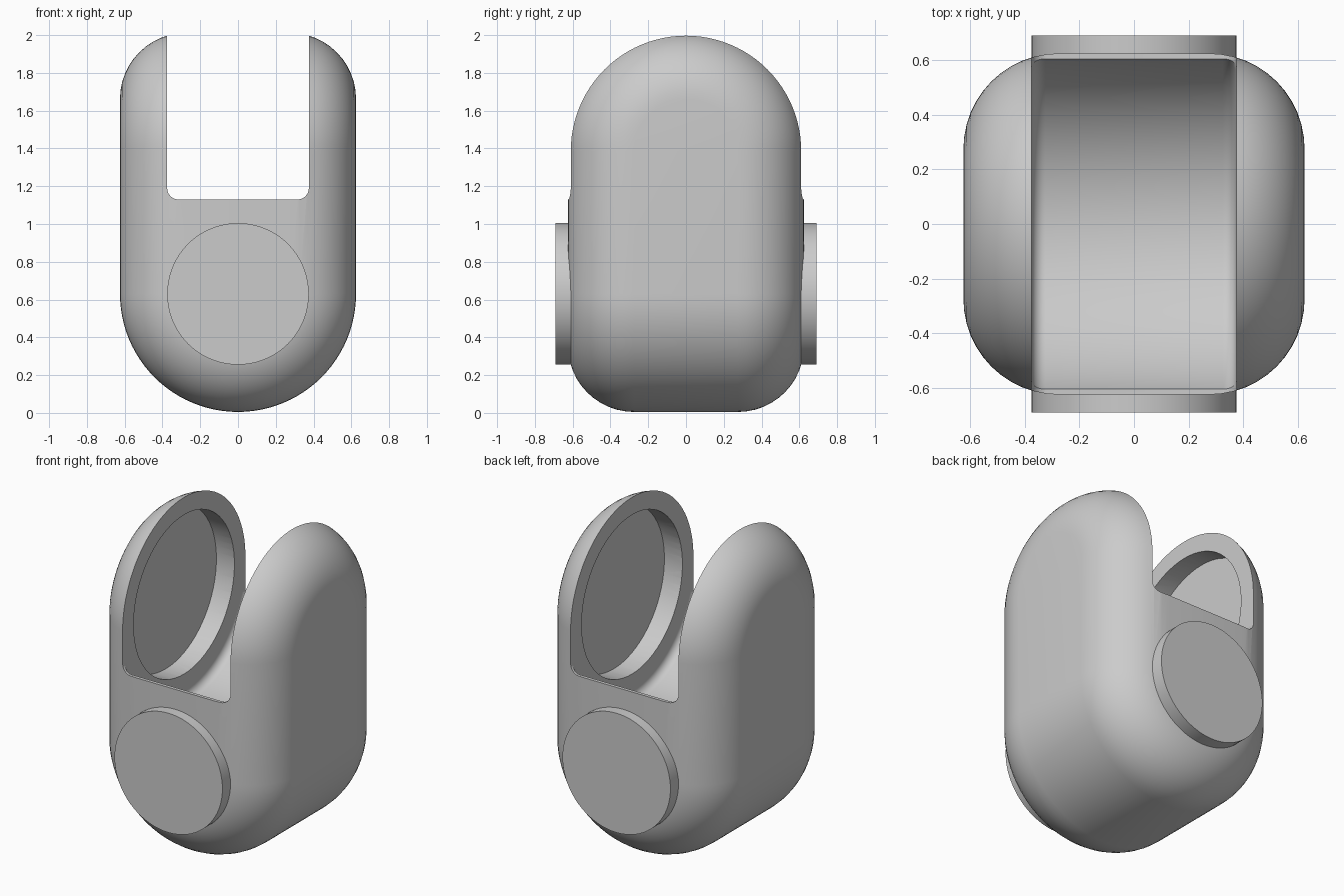
import bpy, bmesh, math
from mathutils import Matrix, Vector

cube = bpy.data.objects.get("Cube")
if cube:
    bpy.data.objects.remove(cube, do_unlink=True)

HALF = 0.625        # half width of the body
ROUND = 0.35        # edge rounding
LOW, HIGH = 0.63, 1.387   # centres of the lower and upper arches
SLOT = 0.375        # half width of the slot

gray = bpy.data.materials.new("light_gray")
gray.use_nodes = True
gray.diffuse_color = (0.6, 0.6, 0.6, 1)
gray.node_tree.nodes["Principled BSDF"].inputs["Base Color"].default_value = gray.diffuse_color


def make_object(name, bm):
    bmesh.ops.remove_doubles(bm, verts=bm.verts, dist=1e-5)
    bmesh.ops.recalc_face_normals(bm, faces=bm.faces)
    mesh = bpy.data.meshes.new(name)
    bm.to_mesh(mesh)
    bm.free()
    mesh.materials.append(gray)
    obj = bpy.data.objects.new(name, mesh)
    bpy.context.collection.objects.link(obj)
    return obj


def smooth(obj):
    bpy.ops.object.select_all(action="DESELECT")
    obj.select_set(True)
    bpy.context.view_layer.objects.active = obj
    bpy.ops.object.shade_smooth_by_angle(angle=math.radians(30))


def arc(cx, cy, r, start, end, steps):
    return [(cx + r * math.cos(start + (end - start) * i / steps),
             cy + r * math.sin(start + (end - start) * i / steps)) for i in range(steps + 1)]


def half_profile(width, radius, fillet, steps):
    """Rounded half section (along axis, away from axis), end to end."""
    quarter = [(width, 0)] + arc(width - fillet, radius - fillet, fillet, 0, math.pi / 2, steps)
    return quarter + [(-a, r) for a, r in reversed(quarter)]


def skin(bm, rows):
    """Quads between successive rows of points."""
    for row, following in zip(rows, rows[1:]):
        for i in range(len(row) - 1):
            corners = []
            for p in (row[i], row[i + 1], following[i + 1], following[i]):
                if all((Vector(p) - Vector(q)).length > 1e-6 for q in corners):
                    corners.append(p)
            if len(corners) > 2:
                bm.faces.new([bm.verts.new(p) for p in corners])


def turn(profile, z, start, sweep, steps, along_x=True):
    """Rows of a profile turned about a horizontal axis at height z."""
    rows = []
    for k in range(steps + 1):
        t = start + sweep * k / steps
        c, s = math.cos(t), math.sin(t)
        rows.append([(a, r * c, z + r * s) if along_x else (r * c, a, z + r * s)
                     for a, r in profile])
    return rows


def cylinder(name, radius, depth, centre, axis):
    bm = bmesh.new()
    bmesh.ops.create_cone(bm, cap_ends=True, segments=72, radius1=radius, radius2=radius,
                          depth=depth, matrix=Matrix.Translation(centre)
                          @ Matrix.Rotation(math.pi / 2, 4, axis))
    return make_object(name, bm)


# Body: upper arch across, lower arch front to back, straight band between
section = half_profile(HALF, HALF, ROUND, 12)
bm = bmesh.new()
skin(bm, turn(section, HIGH, 0, math.pi, 48))
skin(bm, turn(section, LOW, 0, -math.pi, 48, along_x=False))
for side in (1, -1):
    # split at the middle so that the band meets both arches
    points = [(a, side * r) for a, r in section]
    points.insert(len(points) // 2, (0, side * HALF))
    skin(bm, [[(x, y, z) for x, y in points] for z in (LOW, HIGH)])
# give the two arches the same middle vertices as the band
bmesh.ops.remove_doubles(bm, verts=bm.verts, dist=1e-5)
for z in (LOW, HIGH):
    for e in list(bm.edges):
        a, b = (v.co for v in e.verts)
        if not e.is_boundary or abs(a.z - z) > 1e-4 or abs(b.z - z) > 1e-4:
            continue
        for axis in (0, 1):
            if abs(a[axis] + b[axis]) < 1e-4 and abs(a[axis]) > 0.1:
                bmesh.utils.edge_split(e, e.verts[0], 0.5)
                break
body = make_object("body", bm)

# Slot cutter: straight opening with filleted lower corners
bottom, fillet, top = 1.13, 0.06, 2.3
right = arc(SLOT - fillet, bottom + fillet, fillet, -math.pi / 2, 0, 8) + [(SLOT, top)]
outline = right + [(-x, z) for x, z in reversed(right)]
bm = bmesh.new()
face = bm.faces.new([bm.verts.new((x, -1, z)) for x, z in outline])
moved = bmesh.ops.extrude_face_region(bm, geom=[face])["geom"]
bmesh.ops.translate(bm, vec=(0, 2, 0), verts=[v for v in moved if isinstance(v, bmesh.types.BMVert)])
slot = make_object("slot_cutter", bm)

# Pocket cutter: rounded wheel hollowing the slot floor
bm = bmesh.new()
skin(bm, turn(half_profile(SLOT, 0.657, 0.05, 8), HIGH, 0, 2 * math.pi, 72))
pocket = make_object("pocket_cutter", bm)

# Recess cutter: round seats in the inner faces of both arms
recess = cylinder("recess_cutter", 0.5, 1.0, (0, 0, HIGH), "Y")

cutters = (slot, pocket, recess)
for cutter in cutters:
    cutter.hide_render = True
    mod = body.modifiers.new(cutter.name, "BOOLEAN")
    mod.operation = "DIFFERENCE"
    mod.solver = "EXACT"
    mod.object = cutter
bpy.context.view_layer.update()
carved = bpy.data.meshes.new_from_object(body.evaluated_get(bpy.context.evaluated_depsgraph_get()))
body.modifiers.clear()
body.data = carved
for cutter in cutters:
    bpy.data.objects.remove(cutter, do_unlink=True)
smooth(body)

# Round bosses on the front and back
for name, side in (("front_boss", -1), ("back_boss", 1)):
    smooth(cylinder(name, SLOT, 0.11, (0, side * 0.635, LOW), "X"))
